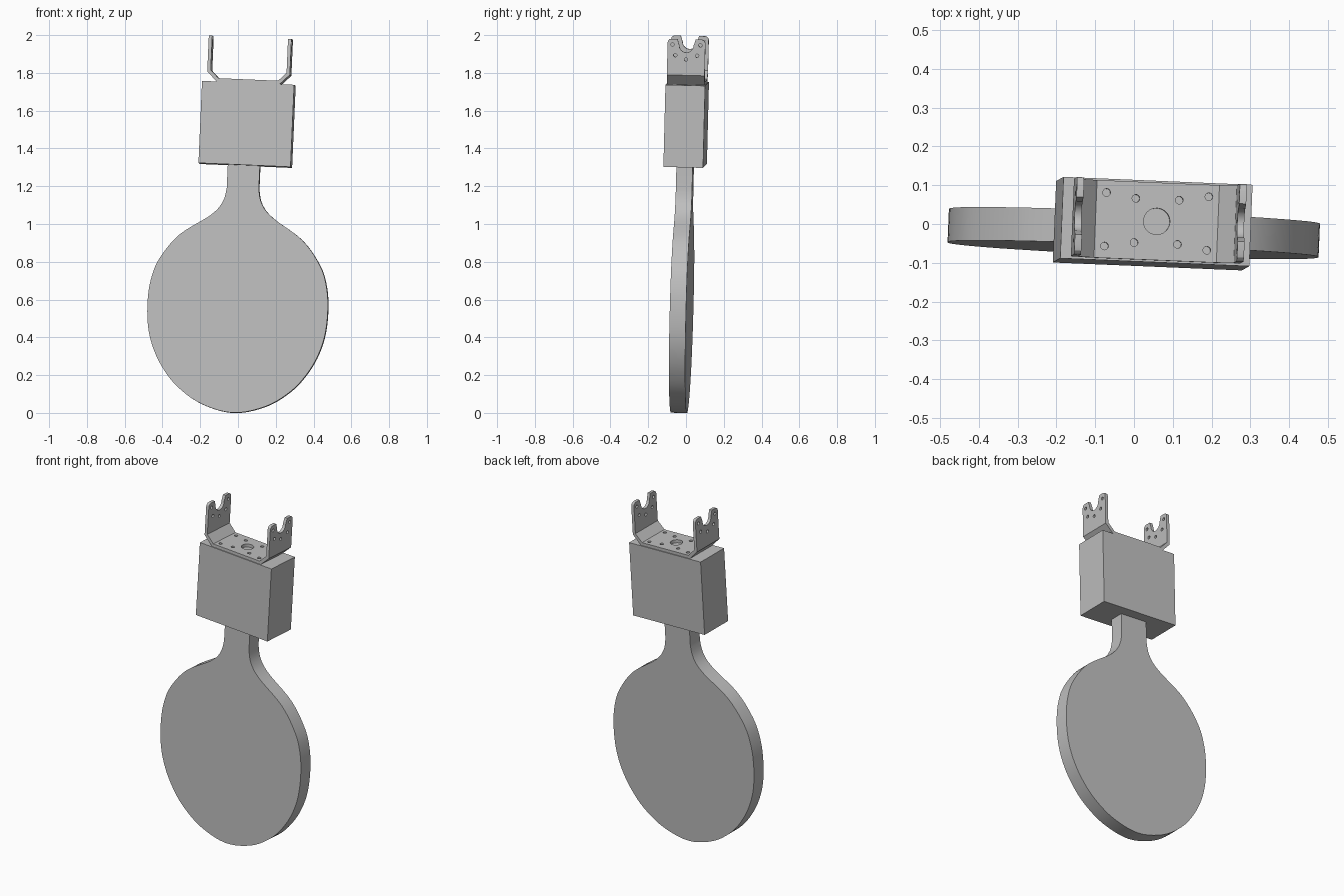
import bpy, bmesh
from math import sin, cos, pi
from mathutils import Vector, Matrix

if "Cube" in bpy.data.objects:
    bpy.data.objects.remove(bpy.data.objects["Cube"])

grey = bpy.data.materials.new("plain grey")
grey.use_nodes = True
COLOUR = (0.52, 0.52, 0.52, 1)
grey.diffuse_color = COLOUR
grey.node_tree.nodes["Principled BSDF"].inputs["Base Color"].default_value = COLOUR

# Slightly leaning frame shared by every part
up = Vector((0.044, 0.025, 1)).normalized()
depth = up.cross(Vector((1, -0.042, -0.042))).normalized()
side = depth.cross(up)
FRAME = Matrix.Translation((-0.025, -0.037, 0)) @ Matrix((side, depth, up)).transposed().to_4x4()


def prism(bm, outline, axis, lo, hi):
    """Extrude a 2D outline along a local axis."""
    place = {"x": lambda a, b, t: (t, a, b),
             "y": lambda a, b, t: (a, t, b),
             "z": lambda a, b, t: (a, b, t)}[axis]
    rings = [[bm.verts.new(place(a, b, t)) for a, b in outline] for t in (lo, hi)]
    bm.faces.new(rings[0])
    bm.faces.new(rings[1])
    n = len(outline)
    for i in range(n):
        j = (i + 1) % n
        bm.faces.new((rings[0][i], rings[0][j], rings[1][j], rings[1][i]))


def circle(a, b, r, n=20):
    return [(a + r * cos(2 * pi * i / n), b + r * sin(2 * pi * i / n)) for i in range(n)]


def finish(name, bm, smooth=True):
    bmesh.ops.recalc_face_normals(bm, faces=bm.faces)
    mesh = bpy.data.meshes.new(name)
    bm.to_mesh(mesh)
    bm.free()
    mesh.materials.append(grey)
    ob = bpy.data.objects.new(name, mesh)
    bpy.context.collection.objects.link(ob)
    ob.matrix_world = FRAME
    if smooth:
        shade(ob)
    return ob


def shade(ob):
    bpy.ops.object.select_all(action="DESELECT")
    ob.select_set(True)
    bpy.context.view_layer.objects.active = ob
    bpy.ops.object.shade_smooth_by_angle(angle=0.5)


def spline(points, steps=5):
    """Smooth path through the inner points."""
    path = []
    for p0, p1, p2, p3 in zip(points, points[1:], points[2:], points[3:]):
        for k in range(steps):
            t = k / steps
            path.append((p1 * 2 + (p2 - p0) * t + (p0 * 2 - p1 * 5 + p2 * 4 - p3) * t**2
                         + (p1 * 3 - p0 - p2 * 3 + p3) * t**3) / 2)
    return path + [points[-2]]


# Paddle: half outline, mirrored and extruded
half = [Vector(p) for p in (
    (0.085, 1.27), (0.085, 1.19), (0.105, 1.11), (0.165, 1.04), (0.325, 0.93), (0.425, 0.80),
    (0.465, 0.69), (0.478, 0.57), (0.470, 0.44), (0.44, 0.33), (0.385, 0.225),
    (0.30, 0.125), (0.17, 0.04), (0, 0), (-0.17, 0.04))]
right = [Vector((0.085, 1.35))] + spline(half)
outline = right + [Vector((-p.x, p.y)) for p in reversed(right[:-1])]
bm = bmesh.new()
prism(bm, outline, "y", -0.043, 0.043)
finish("paddle", bm)

# Box above the paddle neck
CX = 0.006
TOP = 1.747
bm = bmesh.new()
prism(bm, [(CX - 0.244, 1.312), (CX + 0.244, 1.312), (CX + 0.244, TOP), (CX - 0.244, TOP)],
      "y", -0.105, 0.105)
finish("body_box", bm, False)

# Bracket: bent sheet with chamfered bends
W, T, C, TIP = 0.219, 0.018, 0.052, 1.99
outer = [(W, TIP), (W, TOP + C), (W - C, TOP)]
inner = [(W - T, TIP), (W - T, TOP + C + T / 2), (W - C - T / 2, TOP + T)]
sheet = (outer + [(-a, b) for a, b in reversed(outer)]
         + [(-a, b) for a, b in inner] + inner[::-1])
bm = bmesh.new()
prism(bm, [(CX + a, b) for a, b in sheet], "y", -0.1, 0.1)
corners = [e for e in bm.edges if all(v.co.z > TIP - 0.001 for v in e.verts)
           and abs(e.verts[0].co.y - e.verts[1].co.y) < 0.001]
bmesh.ops.bevel(bm, geom=corners, offset=0.02, segments=3, affect="EDGES", profile=0.5)
bracket = finish("bracket", bm, False)

# Cutter: leg notch, leg holes, base holes
bm = bmesh.new()
R, NZ = 0.038, 1.958
notch = [(-R * cos(pi * i / 16), NZ - R * sin(pi * i / 16)) for i in range(17)]
notch += [(0.052, TIP + 0.01), (-0.052, TIP + 0.01)]
prism(bm, notch, "x", -0.4, 0.4)
for y, z in ((0, 1.883), (-0.058, 1.904), (0.058, 1.904), (-0.074, 1.96), (0.074, 1.96)):
    prism(bm, circle(y, z, 0.009, 12), "x", -0.4, 0.4)
for sx in (-1, 1):
    for sy in (-1, 1):
        for x, y in ((0.132, 0.069), (0.056, 0.057)):
            prism(bm, circle(CX + sx * x, sy * y, 0.01, 12), "z", TOP - 0.03, TOP + 0.05)
prism(bm, circle(CX, 0, 0.034, 32), "z", TOP - 0.03, TOP + 0.05)
cutter = finish("bracket_cutter", bm, False)
cutter.hide_render = True

cut = bracket.modifiers.new("holes", "BOOLEAN")
cut.operation = "DIFFERENCE"
cut.solver = "EXACT"
cut.object = cutter
bpy.context.view_layer.update()
bracket.data = bpy.data.meshes.new_from_object(
    bracket.evaluated_get(bpy.context.evaluated_depsgraph_get()))
bracket.modifiers.clear()
bpy.data.objects.remove(cutter)
shade(bracket)
